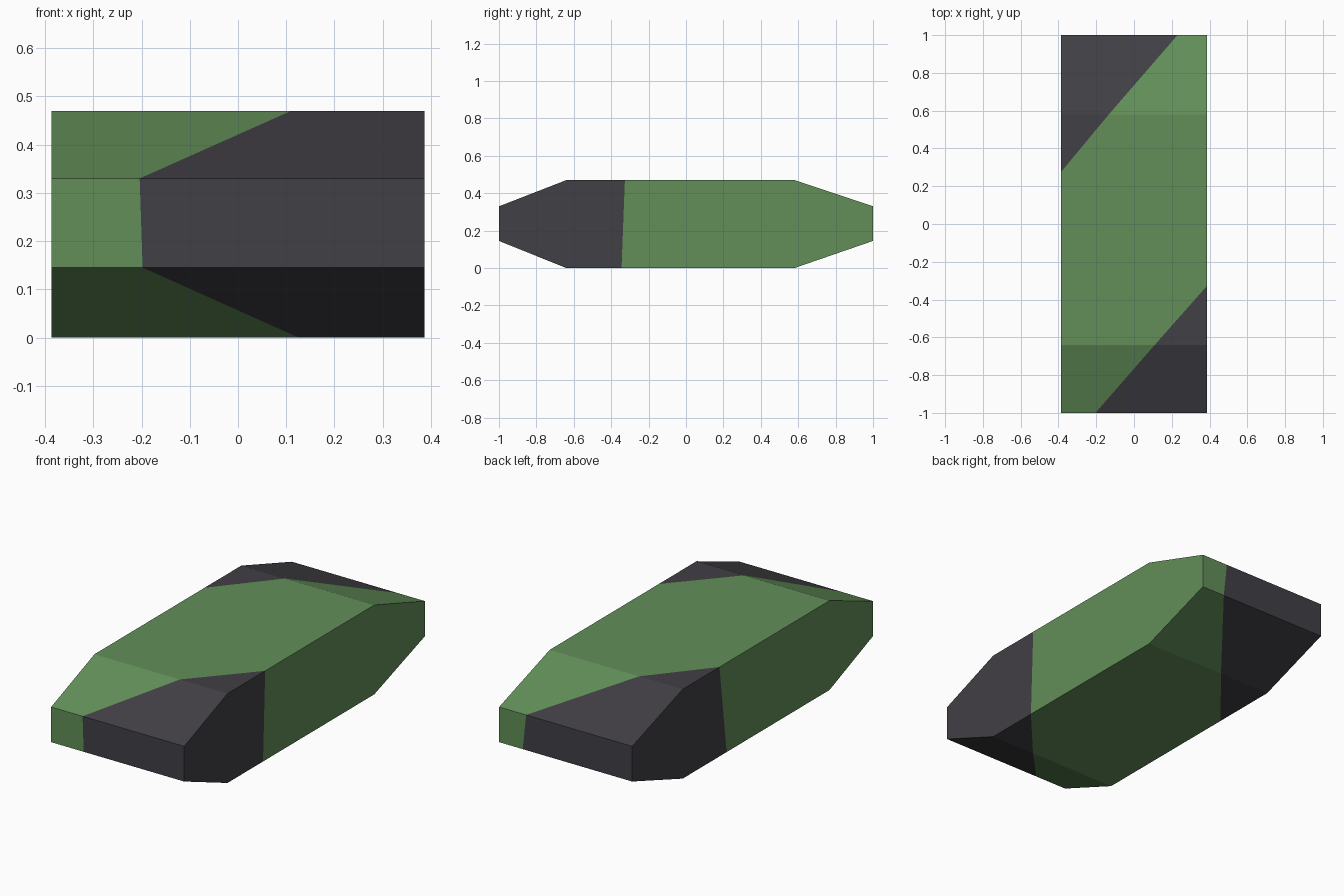
import bpy
import bmesh
from mathutils import Vector

if "Cube" in bpy.data.objects:
    bpy.data.objects.remove(bpy.data.objects["Cube"])


def material(name, colour):
    m = bpy.data.materials.new(name)
    m.diffuse_color = (*colour, 1.0)
    m.use_nodes = True
    m.node_tree.nodes["Principled BSDF"].inputs["Base Color"].default_value = m.diffuse_color
    return m


# Side profile (y, z) of the chamfered block
HALF_WIDTH = 0.387
PROFILE = [(-1, 0.145), (-0.64, 0), (0.58, 0), (1, 0.145),
           (1, 0.33), (0.58, 0.47), (-0.64, 0.47), (-1, 0.33)]

# Diagonal colour seams: (plane normal, offset, dark side)
SEAMS = [(Vector((-1.13, 1, -0.038)), -0.782, -1),
         (Vector((-1.204, 1, -0.127)), 0.681, 1)]

# Extrude the profile across the width
bm = bmesh.new()
face = bm.faces.new([bm.verts.new((-HALF_WIDTH, y, z)) for y, z in PROFILE])
ext = bmesh.ops.extrude_face_region(bm, geom=[face], use_keep_orig=True)
moved = [v for v in ext["geom"] if isinstance(v, bmesh.types.BMVert)]
bmesh.ops.translate(bm, verts=moved, vec=(2 * HALF_WIDTH, 0, 0))

# Cut the seams into the faces
for n, d, _ in SEAMS:
    bmesh.ops.bisect_plane(bm, geom=bm.verts[:] + bm.edges[:] + bm.faces[:],
                           plane_co=n * (d / n.length_squared), plane_no=n.normalized())
bmesh.ops.recalc_face_normals(bm, faces=bm.faces[:])

# Dark corners beyond the seams, green between them
for f in bm.faces:
    c = f.calc_center_median()
    f.material_index = int(any((n.dot(c) - d) * side > 0 for n, d, side in SEAMS))

mesh = bpy.data.meshes.new("two_tone_block")
bm.to_mesh(mesh)
bm.free()
mesh.materials.append(material("leaf green", (0.122, 0.274, 0.098)))
mesh.materials.append(material("charcoal", (0.053, 0.050, 0.060)))
bpy.context.collection.objects.link(bpy.data.objects.new("two_tone_block", mesh))
